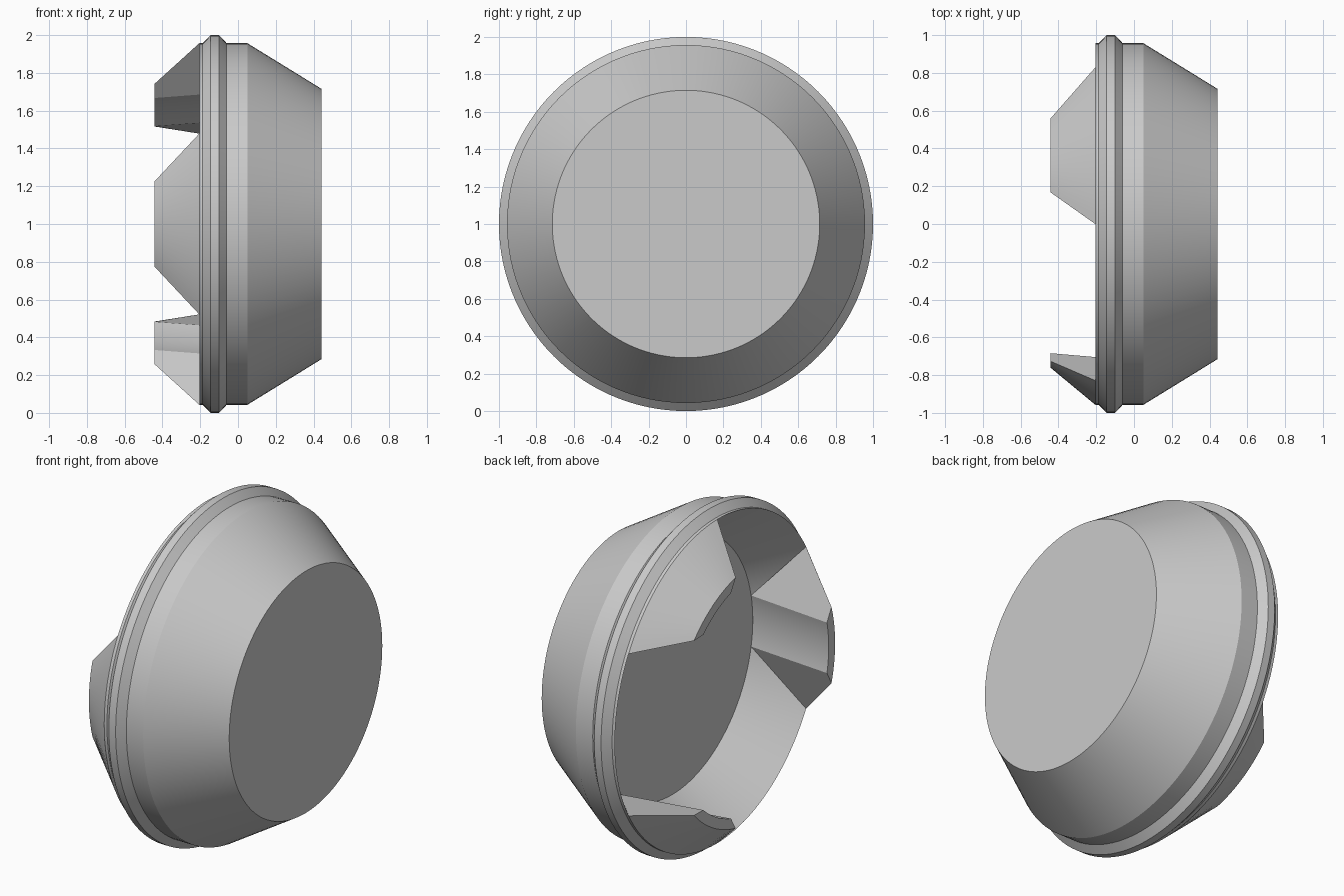
import bpy, bmesh, math

cube = bpy.data.objects.get("Cube")
if cube:
    bpy.data.objects.remove(cube, do_unlink=True)

grey = bpy.data.materials.new("mid_grey")
grey.use_nodes = True
colour = (0.59, 0.59, 0.59, 1)
grey.diffuse_color = colour
grey.node_tree.nodes["Principled BSDF"].inputs["Base Color"].default_value = colour


def polar(x, radius, angle):
    """Point around the x axis; angle zero points to the front."""
    return (x, -radius * math.cos(angle), 1 + radius * math.sin(angle))


def finish(name, bm):
    bmesh.ops.remove_doubles(bm, verts=bm.verts, dist=1e-5)
    bmesh.ops.recalc_face_normals(bm, faces=bm.faces)
    mesh = bpy.data.meshes.new(name)
    bm.to_mesh(mesh)
    bm.free()
    obj = bpy.data.objects.new(name, mesh)
    bpy.context.collection.objects.link(obj)
    mesh.materials.append(grey)
    bpy.ops.object.select_all(action='DESELECT')
    obj.select_set(True)
    bpy.context.view_layer.objects.active = obj
    bpy.ops.object.shade_smooth_by_angle(angle=math.radians(20))


# Hollow cap: closed face, tapered wall, raised band, sharp rim, conical recess
SEGMENTS = 120
FLOOR_X, FLOOR_RADIUS = 0.085, 0.745
profile = [(0.443, 0.715), (0.05, 0.957), (-0.06, 0.957), (-0.10, 1.0),
           (-0.145, 1.0), (-0.187, 0.957), (-0.205, 0.957), (FLOOR_X, FLOOR_RADIUS)]
bm = bmesh.new()
rings = [[bm.verts.new(polar(x, r, math.tau * i / SEGMENTS)) for i in range(SEGMENTS)]
         for x, r in profile]
for a, b in zip(rings, rings[1:]):
    for i in range(SEGMENTS):
        j = (i + 1) % SEGMENTS
        bm.faces.new((a[i], a[j], b[j], b[i]))
bm.faces.new(rings[0])
bm.faces.new(rings[-1])
finish("cap_body", bm)


# Tapered lugs: each section row is (x, radius, half angle in degrees)
section = [(-0.205, 0.957, 30), (-0.443, 0.76, 17.2),
           (-0.443, 0.70, 12.3), (FLOOR_X, FLOOR_RADIUS, 11.7)]
STEPS = 20


def lug(name, centre):
    bm = bmesh.new()
    rows = []
    for x, r, half in section:
        rows.append([bm.verts.new(polar(x, r, math.radians(centre + half * (2 * i / STEPS - 1))))
                     for i in range(STEPS + 1)])
    for a, b in zip(rows, rows[1:]):
        for i in range(STEPS):
            bm.faces.new((a[i], a[i + 1], b[i + 1], b[i]))
    for end in (0, -1):
        bm.faces.new([row[end] for row in rows])
    finish(name, bm)


for name, centre in (("front_lug", 0), ("upper_back_lug", 120), ("lower_back_lug", 240)):
    lug(name, centre)
